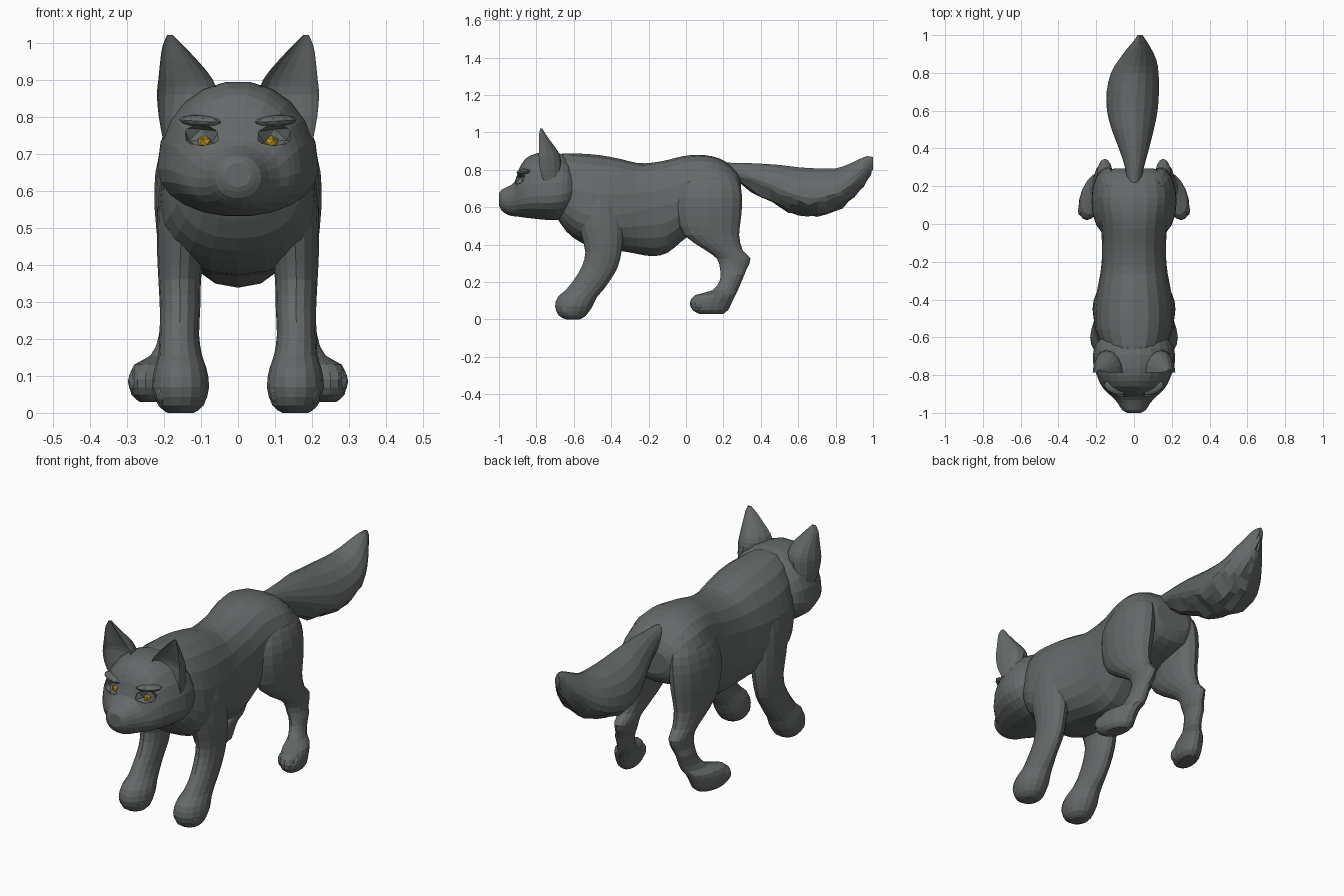
import bpy, bmesh, math, random
from mathutils import Matrix, Euler

random.seed(4)


def material(name, rgb):
    m = bpy.data.materials.new(name)
    m.diffuse_color = (*rgb, 1)
    return m


FUR = material("dark grey fur", (0.13, 0.14, 0.14))
GOLD = material("amber eye", (0.42, 0.26, 0.01))


def finish(name, bm, mat, mirror):
    bmesh.ops.recalc_face_normals(bm, faces=bm.faces[:])
    me = bpy.data.meshes.new(name)
    bm.to_mesh(me)
    bm.free()
    ob = bpy.data.objects.new(name, me)
    bpy.context.scene.collection.objects.link(ob)
    me.materials.append(mat)
    if mirror:
        ob.modifiers.new("mirror", 'MIRROR').use_mirror_merge = False
    return ob


def refine(rings):
    """Add one smooth in-between ring between each pair of rings."""
    out = []
    for i in range(len(rings) - 1):
        p = [rings[max(0, min(len(rings) - 1, i + k))] for k in (-1, 0, 1, 2)]
        out.append(rings[i])
        out.append(tuple((9 * (b + c) - a - d) / 16 for a, b, c, d in zip(*p)))
    return out + [rings[-1]]


def loft(name, axis, rings, sides=18, power=2.0, mirror=False, rough=0.0):
    """Ring = (t, x_min, x_max, low, middle, high); t runs along the axis."""
    bm = bmesh.new()
    loops = []
    for t, x0, x1, lo, mid, hi in refine(rings):
        loop = []
        for k in range(sides):
            a = 2 * math.pi * k / sides
            c, s = math.cos(a), math.sin(a)
            c = math.copysign(abs(c) ** (2 / power), c)
            s = math.copysign(abs(s) ** (2 / power), s)
            x = (x0 + x1) / 2 + (x1 - x0) / 2 * c
            b = mid + (hi - mid if s > 0 else mid - lo) * s
            if s < -0.3:
                b += random.uniform(-rough, rough)
            loop.append(bm.verts.new((x, t, b) if axis == 'y' else (x, b, t)))
        loops.append(loop)
    for l0, l1 in zip(loops, loops[1:]):
        for k in range(sides):
            n = (k + 1) % sides
            bm.faces.new((l0[k], l0[n], l1[n], l1[k]))
    bm.faces.new(loops[0])
    bm.faces.new(loops[-1])
    return finish(name, bm, FUR, mirror)


def blobs(name, items, mat=FUR, detail=2):
    """Mirrored ellipsoids: (centre, radii, tilt about y, turn about z)."""
    bm = bmesh.new()
    for centre, radii, tilt, turn in items:
        m = (Matrix.Translation(centre) @ Euler((0, tilt, turn)).to_matrix().to_4x4()
             @ Matrix.Diagonal((*radii, 1)))
        bmesh.ops.create_icosphere(bm, subdivisions=detail, radius=1, matrix=m)
    return finish(name, bm, mat, True)


# torso and neck: (y, half width, bottom, widest height, top)
torso = [(-.70, .12, .56, .70, .88), (-.64, .17, .47, .62, .888),
         (-.56, .205, .41, .57, .886), (-.46, .21, .375, .55, .878),
         (-.36, .197, .368, .56, .86), (-.26, .178, .35, .58, .836),
         (-.18, .17, .338, .60, .838), (-.10, .17, .355, .61, .852),
         (-.02, .175, .42, .65, .872), (.06, .188, .48, .68, .88),
         (.14, .198, .52, .69, .872), (.21, .185, .54, .69, .845),
         (.27, .158, .57, .69, .79), (.295, .10, .62, .69, .74)]
loft("torso", 'y', [(y, -w, w, lo, m, hi) for y, w, lo, m, hi in torso], 20, 2.3)

# head with short muzzle
head_rings = [(-1.0, .035, .61, .64, .675), (-.985, .062, .58, .635, .694),
              (-.95, .085, .557, .63, .712), (-.915, .115, .55, .635, .738),
              (-.895, .14, .548, .64, .80), (-.86, .17, .543, .65, .86),
              (-.80, .198, .536, .66, .89), (-.73, .217, .53, .66, .896),
              (-.66, .212, .535, .67, .885), (-.61, .18, .575, .68, .84),
              (-.58, .12, .62, .68, .78)]
head = loft("head", 'y', [(y, -w, w, lo, m, hi) for y, w, lo, m, hi in head_rings], 22, 2.05)

# eye sockets cut into the head
cutter = blobs("eye_socket_cutter", [((.098, -.888, .748), (.06, .036, .036), -.1, .4)],
               detail=1)
cutter.hide_render = True
cutter.display_type = 'WIRE'
cut = head.modifiers.new("eye sockets", 'BOOLEAN')
cut.operation = 'DIFFERENCE'
cut.solver = 'EXACT'
cut.object = cutter

# eyes and brows
blobs("eyes", [((.09, -.862, .731), (.021, .02, .018), 0, 0)], GOLD, 1)
blobs("brows", [((.1, -.868, .788), (.064, .032, .016), -.06, .4)])

# ears: crescent sections, hollow towards the front
loft("ears", 'z', [(.74, .15, .203, -.745, -.76, -.68),
                   (.80, .10, .214, -.745, -.78, -.67),
                   (.86, .062, .219, -.735, -.787, -.67),
                   (.90, .068, .215, -.742, -.787, -.685),
                   (.95, .108, .210, -.757, -.785, -.722),
                   (.99, .146, .204, -.768, -.785, -.75),
                   (1.02, .176, .191, -.776, -.78, -.768)], 16, mirror=True)


def leg(name, rows):
    return loft(name, 'z', [(z, x0, x1, f, (f + b) / 2, b) for z, f, b, x0, x1 in rows],
                16, 2.0, mirror=True)


def splay(ob):
    """Turn the foot slightly outwards by shearing everything below the hock."""
    for v in ob.data.vertices:
        w = max(0, min(1, (.24 - v.co.z) / .08))
        v.co.x -= .2 * w * (v.co.y - .13)


# legs: (z, front, back, inner, outer)
leg("front_legs", [(.0, -.64, -.57, .12, .19), (.02, -.68, -.535, .093, .215),
                   (.07, -.70, -.50, .078, .232), (.12, -.685, -.475, .085, .225),
                   (.155, -.645, -.445, .097, .215), (.21, -.60, -.405, .105, .212),
                   (.28, -.558, -.365, .102, .211), (.36, -.538, -.345, .10, .215),
                   (.45, -.56, -.335, .09, .219), (.55, -.58, -.34, .08, .217),
                   (.65, -.555, -.36, .07, .204), (.73, -.50, -.40, .08, .16)])
splay(leg("hind_legs", [(.03, .07, .20, .19, .265), (.05, .035, .225, .17, .285),
                        (.09, .02, .245, .166, .29), (.13, .05, .265, .166, .282),
                        (.155, .14, .277, .165, .25), (.21, .182, .30, .145, .222),
                        (.27, .182, .325, .122, .20), (.325, .165, .345, .112, .197),
                        (.37, .105, .303, .10, .203), (.45, -.01, .284, .08, .215),
                        (.55, -.048, .295, .06, .225), (.65, -.055, .30, .05, .223),
                        (.73, -.03, .285, .05, .20), (.80, .04, .23, .06, .16)]))

# toes
blobs("front_toes", [((.155 + d, -.652 + abs(d) * .5, .055), (.027, .042, .038), 0, 0)
                     for d in (-.042, 0, .042)])
splay(blobs("hind_toes", [((.226 + d, .066 + abs(d) * .5, .085), (.025, .042, .038), 0, 0)
                          for d in (-.036, 0, .036)]))

# bushy tail with ragged underside
loft("tail", 'y', [(.18, -.03, .03, .78, .81, .838), (.29, -.045, .05, .725, .78, .838),
                   (.40, -.08, .08, .655, .74, .834), (.50, -.118, .105, .60, .70, .828),
                   (.60, -.143, .125, .563, .66, .816), (.70, -.145, .132, .557, .65, .81),
                   (.80, -.122, .13, .582, .67, .81), (.87, -.08, .118, .63, .71, .832),
                   (.93, -.035, .09, .69, .765, .86), (.97, .0, .065, .745, .81, .874),
                   (1.0, .018, .045, .81, .84, .868)], 18, 1.8, rough=.013)
